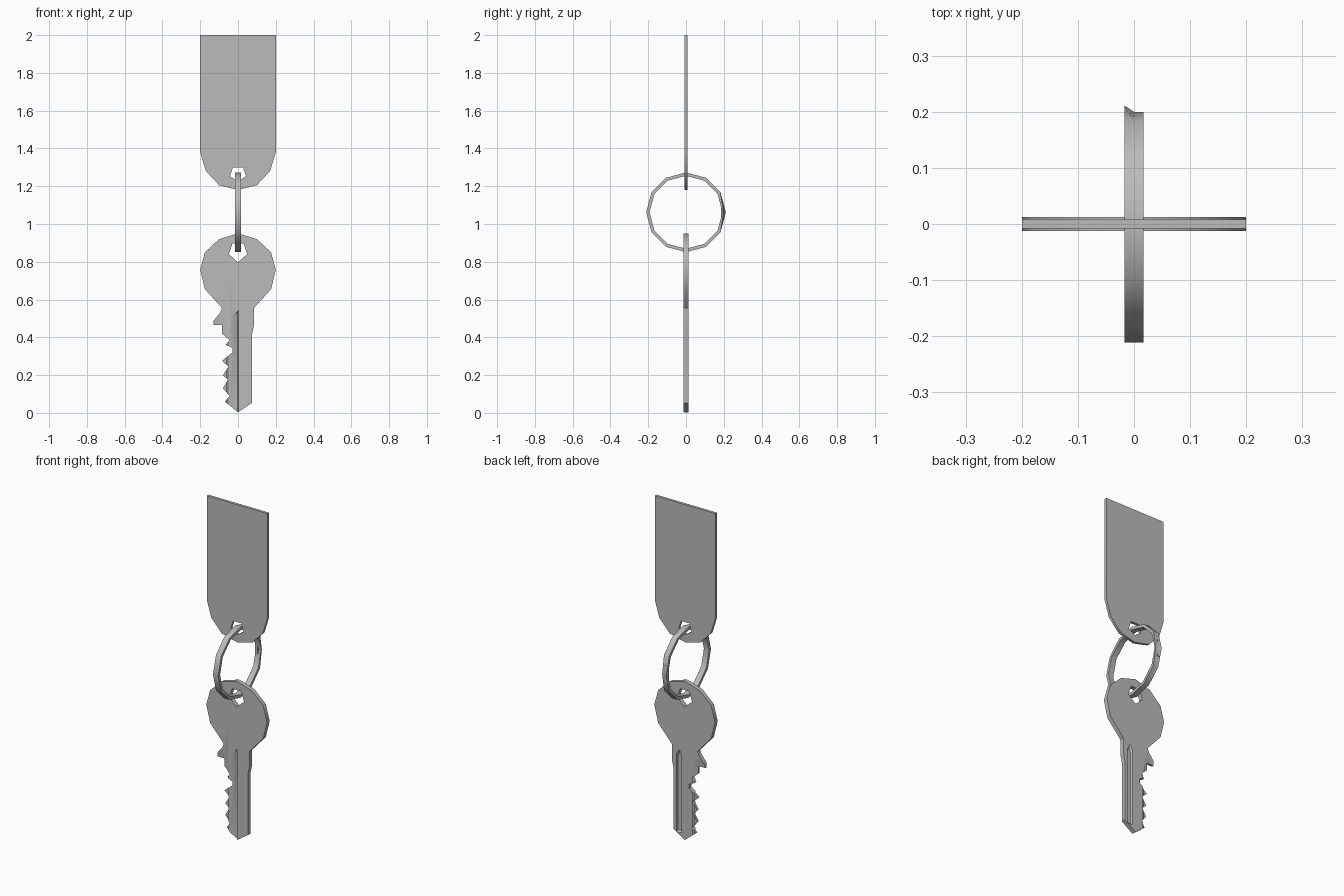
import bpy, bmesh, math

cube = bpy.data.objects.get("Cube")
if cube:
    bpy.data.objects.remove(cube, do_unlink=True)

metal = bpy.data.materials.new("grey metal")
metal.use_nodes = True
GREY = (0.5, 0.5, 0.5, 1)
metal.diffuse_color = GREY
metal.node_tree.nodes["Principled BSDF"].inputs["Base Color"].default_value = GREY


def finish(bm, name):
    bmesh.ops.recalc_face_normals(bm, faces=bm.faces[:])
    mesh = bpy.data.meshes.new(name)
    bm.to_mesh(mesh)
    bm.free()
    mesh.materials.append(metal)
    obj = bpy.data.objects.new(name, mesh)
    bpy.context.collection.objects.link(obj)
    return obj


def select(obj):
    bpy.ops.object.select_all(action='DESELECT')
    obj.select_set(True)
    bpy.context.view_layer.objects.active = obj


def smooth(obj):
    select(obj)
    bpy.ops.object.shade_smooth_by_angle(angle=math.radians(40))


def plate(name, loops, half):
    """Flat plate from an outline plus hole outlines in the xz plane."""
    bm = bmesh.new()
    edges = []
    for pts in loops:
        vs = [bm.verts.new((x, -half, z)) for x, z in pts]
        edges += [bm.edges.new((a, b)) for a, b in zip(vs, vs[1:] + vs[:1])]
    bmesh.ops.triangle_fill(bm, edges=edges, use_beauty=True)
    bmesh.ops.dissolve_limit(bm, angle_limit=0.01, verts=bm.verts[:], edges=bm.edges[:])
    ext = bmesh.ops.extrude_face_region(bm, geom=bm.faces[:])
    moved = [g for g in ext["geom"] if isinstance(g, bmesh.types.BMVert)]
    bmesh.ops.translate(bm, vec=(0, 2 * half, 0), verts=moved)
    return finish(bm, name)


def cut(target, outer, inner, y_outer, y_inner):
    """Carve a recess that narrows from the outer outline to the inner one."""
    bm = bmesh.new()
    a = [bm.verts.new((x, y_outer, z)) for x, z in outer]
    b = [bm.verts.new((x, y_inner, z)) for x, z in inner]
    bm.faces.new(a)
    bm.faces.new(b)
    for i in range(len(a)):
        j = (i + 1) % len(a)
        bm.faces.new((a[i], a[j], b[j], b[i]))
    cutter = finish(bm, "groove_cutter")
    cutter.hide_render = True
    mod = target.modifiers.new("groove", 'BOOLEAN')
    mod.operation, mod.solver, mod.object = 'DIFFERENCE', 'EXACT', cutter
    select(target)
    bpy.ops.object.modifier_apply(modifier=mod.name)
    bpy.data.objects.remove(cutter, do_unlink=True)


# Tag: rectangle with a faceted round lower end and a five-sided hole
side = [(.2, 2), (.2, 1.38), (.17, 1.28), (.1, 1.205)]
tag_outline = side + [(0, 1.18)] + [(-x, z) for x, z in reversed(side)]
tag_hole = [(-.027, 1.3), (.027, 1.3), (.042, 1.253), (0, 1.225), (-.042, 1.253)]
smooth(plate("tag", [tag_outline, tag_hole], .008))

# Key: round head, straight right edge, toothed left edge
head = [(.1, .92), (.175, .85), (.2, .757), (.175, .655), (.085, .555)]
shaft = [(.085, .465), (.075, .42), (.075, .053), (0, .003)]
teeth = [(-.07, .06), (-.045, .09), (-.08, .13), (-.053, .175), (-.08, .2),
         (-.05, .245), (-.085, .275), (-.03, .32), (-.03, .345), (-.065, .36),
         (-.045, .385), (-.085, .42), (-.085, .465), (-.13, .465),
         (-.13, .487), (-.095, .53)]
key_outline = [(0, .95)] + head + shaft + teeth + [(-x, z) for x, z in reversed(head)]
key_hole = [(-.03, .897), (.03, .897), (.048, .84), (0, .797), (-.048, .84)]
T = .0125
key = plate("key", [key_outline, key_hole], T)

# Front groove: steep wall in the middle, gentle slope toward the teeth
cut(key, [(.003, -.05), (.003, .545), (-.04, .5), (-.04, -.05)],
    [(-.003, -.05), (-.003, .53), (-.006, .52), (-.006, -.05)], -T - .0005, -.001)
# Back groove with a pointed top
cut(key, [(.02, .04), (.02, .5), (.037, .535), (.055, .5), (.055, .04)],
    [(.025, .05), (.025, .49), (.037, .52), (.05, .49), (.05, .05)], T + .0005, .002)
# Thinned tooth edge on both faces
for s in (-1, 1):
    cut(key, [(-.2, -.05), (-.052, -.05), (-.052, .38), (-.07, .5), (-.2, .5)],
        [(-.2, -.05), (-.06, -.05), (-.06, .37), (-.085, .468), (-.2, .468)],
        s * (T + .0005), s * .006)
smooth(key)

# Split ring: twelve-sided band in the yz plane, stepped where the coil ends
W, N = .017, 12
bm = bmesh.new()
rows = []
for i in range(N):
    t = math.tau * i / N
    row = []
    for x, r in ((-W, .211), (0, .211), (W, .211), (W, .193), (-W, .193)):
        if i == 0 and r > .2 and x > -W:
            r -= .011
        row.append(bm.verts.new((x, r * math.cos(t), 1.062 + r * math.sin(t))))
    rows.append(row)
for a, b in zip(rows, rows[1:] + rows[:1]):
    for k in range(5):
        m = (k + 1) % 5
        bm.faces.new((a[k], a[m], b[m], b[k]))
smooth(finish(bm, "key_ring"))

# Loose coil end beside the step
bm = bmesh.new()
bmesh.ops.create_cube(bm, size=1)
bmesh.ops.scale(bm, vec=(W, .012, .1), verts=bm.verts[:])
bmesh.ops.translate(bm, vec=(-W / 2, .204, 1.065), verts=bm.verts[:])
for v in bm.verts:
    v.co.y -= .26 * abs(v.co.z - 1.065)
finish(bm, "coil_end")
